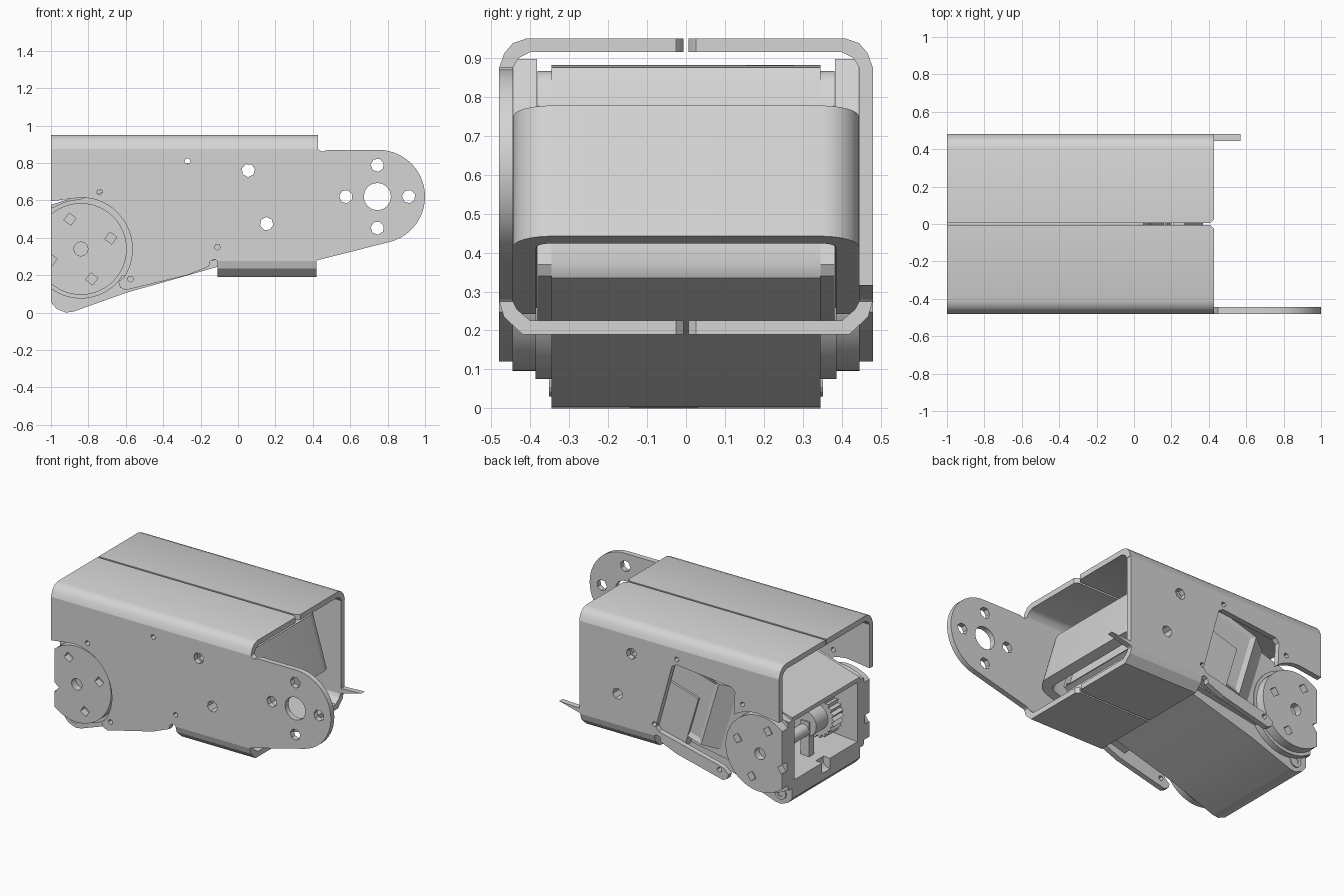
import bpy, bmesh, math
from mathutils import Vector

if "Cube" in bpy.data.objects:
    bpy.data.objects.remove(bpy.data.objects["Cube"])

grey = bpy.data.materials.new("bare_metal_grey")
grey.diffuse_color = (0.66, 0.66, 0.66, 1)
grey.use_nodes = True
grey.node_tree.nodes["Principled BSDF"].inputs["Base Color"].default_value = grey.diffuse_color

TILT = math.radians(16.6)
CT, ST = math.cos(TILT), math.sin(TILT)
HORN = (-0.84, 0.34)


def prism(name, pts, lo, hi, place):
    """Extrude a 2D outline from lo to hi; place(a, b, depth) gives the 3D point."""
    bm = bmesh.new()
    ends = [[bm.verts.new(place(a, b, d)) for a, b in pts] for d in (lo, hi)]
    bm.faces.new(ends[0])
    bm.faces.new(ends[1])
    n = len(pts)
    for i in range(n):
        j = (i + 1) % n
        bm.faces.new((ends[0][i], ends[0][j], ends[1][j], ends[1][i]))
    bmesh.ops.recalc_face_normals(bm, faces=bm.faces)
    me = bpy.data.meshes.new(name)
    bm.to_mesh(me)
    bm.free()
    ob = bpy.data.objects.new(name, me)
    me.materials.append(grey)
    bpy.context.collection.objects.link(ob)
    return ob


def along_y(a, b, d): return (a, d, b)
def along_x(a, b, d): return (d, a, b)
def along_z(a, b, d): return (a, b, d)


def tilted(u, y, v):
    # frame of the tilted servo, centred on the yoke end
    return (0.32 + u * CT - v * ST, y, 0.61 + u * ST + v * CT)


def arc(cx, cz, r, a0, a1, n):
    return [(cx + r * math.cos(math.radians(a0 + (a1 - a0) * i / n)),
             cz + r * math.sin(math.radians(a0 + (a1 - a0) * i / n))) for i in range(n + 1)]


def ring(cx, cz, r, n, start=0):
    return arc(cx, cz, r, start, start + 360, n)[:-1]


def clipped_disc(r, n=48):
    # disc cut flat at the open end x = -1
    edge = math.degrees(math.acos(min(1, (1 + HORN[0]) / r)))
    return arc(*HORN, r, -(180 - edge), 180 - edge, n)


def cut(ob, cutter):
    m = ob.modifiers.new("cut", 'BOOLEAN')
    m.operation, m.solver, m.object = 'DIFFERENCE', 'EXACT', cutter
    bpy.context.view_layer.objects.active = ob
    bpy.ops.object.modifier_apply(modifier=m.name)
    bpy.data.objects.remove(cutter)


def drill(ob, holes, lo, hi):
    for x, z, r, n, a in holes:
        cut(ob, prism("hole_cutter", ring(x, z, r, n, a), lo, hi, along_y))


def smooth(ob, angle=30):
    bpy.ops.object.select_all(action='DESELECT')
    ob.select_set(True)
    bpy.context.view_layer.objects.active = ob
    bpy.ops.object.shade_smooth_by_angle(angle=math.radians(angle))


# Bolt holes run right through; pin holes only pierce the plates
bolt_holes = [(0.055, 0.76, 0.036, 7, 10), (0.153, 0.475, 0.036, 7, 40)]
pin_holes = [(x, z, 0.017, 5, -90) for x, z in
             ((-0.27, 0.81), (-0.74, 0.645), (-0.11, 0.35), (-0.575, 0.18))]
lug_holes = [(0.745, 0.62, 0.073, 16, 0)]
lug_holes += [(0.745 + 0.168 * dx, 0.62 + 0.168 * dz, 0.036, 7, 20)
              for dx, dz in ((1, 0), (-1, 0), (0, 1), (0, -1))]

lower_edge = [(0.425, 0.28), (0.42, 0.275), (-0.11, 0.275), (-0.125, 0.285),
              (-0.15, 0.275), (-0.155, 0.247), (-0.27, 0.2), (-0.6, 0.12),
              (-0.63, 0.135), (-0.64, 0.165)]

# Front plate with rounded lug
front = [(-1, 0.875), (0.425, 0.875), (0.45, 0.86), (0.48, 0.87)]
front += arc(0.75, 0.62, 0.25, 90, -76, 24) + lower_edge
front += arc(*HORN, 0.275, -34, 90, 20) + [(-1, 0.595)]
front_plate = prism("front_plate", front, -0.48, -0.445, along_y)
drill(front_plate, bolt_holes + pin_holes + lug_holes, -0.6, -0.42)
smooth(front_plate)

# Back plate with servo window and short pointed lug
back = [(-1, 0.875), (0.425, 0.875), (0.425, 0.31), (0.57, 0.317)] + lower_edge
back += [(-0.6, 0.2), (-0.14, 0.31), (-0.12, 0.335), (-0.235, 0.755), (-0.265, 0.775),
         (-0.66, 0.735), (-0.685, 0.71)]
back += arc(*HORN, 0.275, 54, 90, 8) + [(-1, 0.595)]
back_plate = prism("back_plate", back, 0.445, 0.48, along_y)
drill(back_plate, bolt_holes + pin_holes, 0.42, 0.6)

# Folded roof and floor flanges, one half on each side of the slit
roof = [(0.48, 0.875), (0.467, 0.912), (0.445, 0.938), (0.41, 0.95), (0.006, 0.95),
        (0.006, 0.915), (0.4, 0.915), (0.43, 0.9), (0.445, 0.875)]
floor = [(0.48, 0.275), (0.468, 0.235), (0.42, 0.19), (0.006, 0.19),
         (0.006, 0.225), (0.40, 0.225), (0.435, 0.255), (0.445, 0.275)]
for side, s in (("front", -1), ("back", 1)):
    for label, prof, x0, x1, soft in (("roof", roof, -1, 0.428, 45),
                                      ("floor", floor, -0.11, 0.42, 20)):
        flange = prism(f"{side}_{label}_flange", [(s * y, z) for y, z in prof], x0, x1, along_x)
        notch = [(x1 - 0.027, 0), (x1 + 0.01, 0.036), (x1 + 0.04, 0), (x1 + 0.01, -0.036)]
        cut(flange, prism("corner_cutter", notch, 0, 1.2, along_z))
        smooth(flange, soft)

# Servo case, hollow at the open end
case = [(-1, 0.055), (-0.97, 0.02), (-0.92, 0.0), (-0.88, 0.005), (-0.6, 0.105),
        (0.14, 0.315), (0.185, 0.335), (0.2, 0.37), (0.065, 0.845), (0.05, 0.875),
        (0.015, 0.882), (-1, 0.577)]
servo_case = prism("servo_case", case, -0.345, 0.345, along_y)
cavity = [(-1.1, 0.16), (-0.62, 0.2), (-0.62, 0.645), (-1.1, 0.525)]
cut(servo_case, prism("cavity_cutter", cavity, -0.32, 0.32, along_y))
drill(servo_case, [(-1.0, 0.15, 0.05, 12, 0)], -0.04, 0.04)
drill(servo_case, bolt_holes, -0.6, 0.6)
smooth(servo_case, 40)
cover = [(-1, 0.12), (-0.6, 0.2), (0.14, 0.325), (0.185, 0.34), (0.2, 0.37),
         (0.065, 0.84), (0.045, 0.862), (0.01, 0.867), (-1, 0.56)]

# Gears inside the open end
smooth(prism("gear_shaft", ring(-0.86, 0.34, 0.04, 20), -0.31, 0.31, along_y))
teeth = [(-0.85 + r * math.cos(i * math.pi / 24), 0.38 + r * math.sin(i * math.pi / 24))
         for i in range(48) for r in [0.12 if i % 2 else 0.14]]
prism("gear_wheel", teeth, -0.2, -0.1, along_y)
smooth(prism("gear_bearing", ring(-0.86, 0.38, 0.085, 24), -0.1, 0.02, along_y))
prism("gear_post", [(-0.9, -0.02), (-0.84, -0.02), (-0.84, 0.03), (-0.9, 0.03)], 0.15, 0.4, along_z)
prism("gear_rib", [(-0.8, 0.1), (-0.74, 0.1), (-0.74, 0.14), (-0.8, 0.14)], 0.17, 0.5, along_z)

# Tilted yoke: U-shaped strip with rounded corners around the servo end
outer = [(-0.7, 0.445)] + arc(-0.1, 0.345, 0.1, 90, 0, 8)
inner = [(-0.7, 0.385)] + arc(-0.105, 0.345, 0.04, 90, 0, 6)
yoke_outline = outer + [(u, -y) for u, y in reversed(outer)]
yoke_outline += [(u, -y) for u, y in inner] + list(reversed(inner))
yoke = prism("servo_yoke", yoke_outline, -0.175, 0.175, tilted)
drill(yoke, bolt_holes, -0.6, 0.6)
smooth(yoke)

for side, s in (("front", -1), ("back", 1)):
    def span(a, b): return (min(s * a, s * b), max(s * a, s * b))
    # Case cover on each side
    case_cover = prism(f"{side}_case_cover", cover, *span(0.345, 0.381), along_y)
    drill(case_cover, bolt_holes, -0.6, 0.6)
    smooth(case_cover, 40)

    # Cheek pad with a sloped end and a recessed panel
    pad = [(-0.15, 0.383), (-0.15, 0.443), (-0.8, 0.443), (-0.9, 0.383)]
    cheek = prism(f"{side}_cheek_pad", [(u, s * y) for u, y in pad], -0.1, 0.345, tilted)
    bm = bmesh.new()
    bm.from_mesh(cheek.data)
    face = [f for f in bm.faces if f.normal.y * s > 0.95]
    bmesh.ops.inset_region(bm, faces=face, thickness=0.04, depth=0)
    bmesh.ops.translate(bm, verts=list({v for f in face for v in f.verts}),
                        vec=Vector((0, -0.012 * s, 0)))
    bm.to_mesh(cheek.data)
    bm.free()
    drill(cheek, bolt_holes, -0.6, 0.6)

    # Output horn on its collar
    smooth(prism(f"{side}_horn_collar", clipped_disc(0.265), *span(0.345, 0.387), along_y))
    horn = prism(f"{side}_horn", clipped_disc(0.245), *span(0.387, 0.446), along_y)
    holes = [(*HORN, 0.038, 12, 0)]
    for k in range(4):
        a = math.radians(20 + 90 * k)
        holes.append((HORN[0] + 0.17 * math.cos(a), HORN[1] + 0.17 * math.sin(a), 0.033, 4, 10))
    drill(horn, holes, *span(0.4, 0.55))
    smooth(horn)

    # Case screw near the lower corner
    screw = prism(f"{side}_case_screw", ring(-0.92, 0.07, 0.04, 16), *span(0.33, 0.352), along_y)
    drill(screw, [(-0.92, 0.07, 0.02, 6, 0)], *span(0.347, 0.45))
